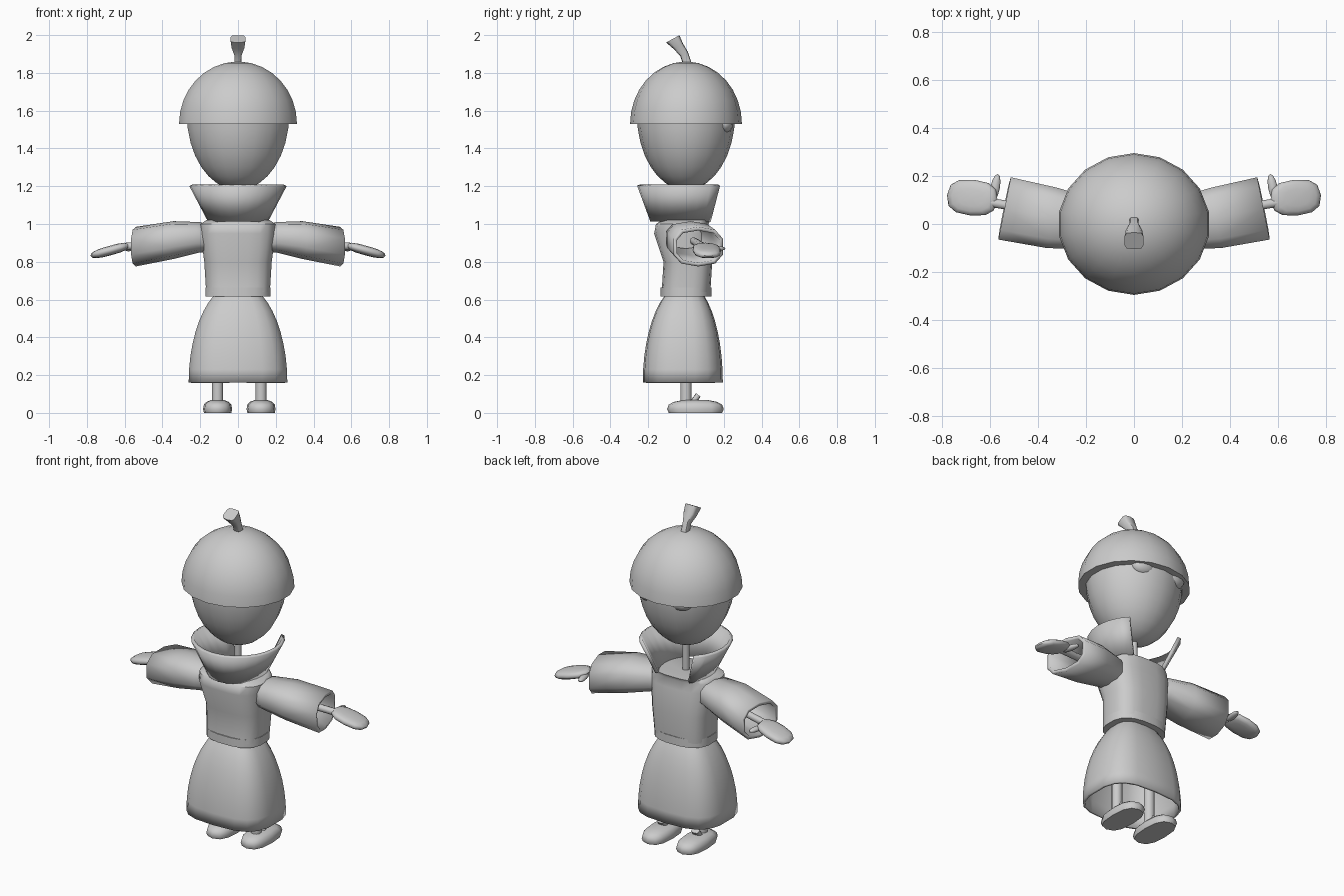
import bpy
import bmesh
import math
from mathutils import Euler, Vector

default_cube = bpy.data.objects.get("Cube")
if default_cube:
    bpy.data.objects.remove(default_cube, do_unlink=True)

colour = (0.6, 0.6, 0.6, 1)
grey = bpy.data.materials.new("plain grey")
grey.use_nodes = True
grey.diffuse_color = colour
grey.node_tree.nodes["Principled BSDF"].inputs["Base Color"].default_value = colour


def finish(name, bm, thickness=0):
    """Make a smooth-shaded object with sharp edges, optionally a thick shell."""
    bmesh.ops.recalc_face_normals(bm, faces=bm.faces)
    mesh = bpy.data.meshes.new(name)
    bm.to_mesh(mesh)
    bm.free()
    mesh.materials.append(grey)
    part = bpy.data.objects.new(name, mesh)
    bpy.context.collection.objects.link(part)
    bpy.ops.object.select_all(action='DESELECT')
    part.select_set(True)
    bpy.context.view_layer.objects.active = part
    bpy.ops.object.shade_smooth_by_angle(angle=math.radians(50))
    if thickness:
        shell = part.modifiers.new("shell", 'SOLIDIFY')
        shell.thickness = thickness
        shell.offset = -1


def bend(value, power):
    """Push a circle coordinate outwards to square the shape off."""
    return math.copysign(abs(value) ** (2 / power), value)


def bridge(bm, loops, closed=True):
    for lower, upper in zip(loops, loops[1:]):
        count = len(lower)
        for i in range(count if closed else count - 1):
            j = (i + 1) % count
            bm.faces.new((lower[i], lower[j], upper[j], upper[i]))


def tube(name, stations, axis="z", sides=10, power=2, lean=0, thickness=0):
    """Skin rounded cross-sections, each given as a centre and two radii.
    A thick tube is a shell: open at the first station, closed at the last."""
    bm = bmesh.new()
    loops = []
    for centre, (wide, deep) in stations:
        loop = []
        for i in range(sides):
            angle = math.tau * (i + 0.5) / sides
            a = wide * bend(math.cos(angle), power)
            b = deep * bend(math.sin(angle), power)
            offset = Vector((a, b, lean * b)) if axis == "z" else Vector((lean * a, a, b))
            loop.append(bm.verts.new(Vector(centre) + offset))
        loops.append(loop)
    bridge(bm, loops)
    bm.faces.new(loops[-1])
    if not thickness:
        bm.faces.new(loops[0])
    finish(name, bm, thickness)


def dome(name, base, height, radii, back=0, sweep=88, steps=8, power=2, thickness=0):
    """Part of an ellipsoid rising (or hanging) from a flat base."""
    stations = []
    for i in range(steps + 1):
        angle = math.radians(sweep * i / steps)
        shrink = math.cos(angle)
        centre = (0, back * shrink, base + height * math.sin(angle))
        stations.append((centre, [r * shrink for r in radii]))
    tube(name, stations, sides=18, power=power, thickness=thickness)


def pebble(name, centre, radii, turn=(0, 0, 0), power=2, floor=-1):
    """Ellipsoid, squared off by power and cut flat below floor."""
    bm = bmesh.new()
    bmesh.ops.create_uvsphere(bm, u_segments=12, v_segments=8, radius=1)
    for vert in bm.verts:
        shape = [bend(c, power) * r for c, r in zip(vert.co, radii)]
        shape[2] = max(shape[2], floor)
        vert.co = Euler(turn).to_matrix() @ Vector(shape) + Vector(centre)
    bmesh.ops.dissolve_degenerate(bm, edges=bm.edges, dist=0.0001)
    finish(name, bm)


# Head, cap, stem and neck
dome("head", 1.58, -0.4, (0.275, 0.26))
dome("cap", 1.53, 0.33, (0.317, 0.296))
tube("cap_stem", [((0, 0.01, 1.84), (0.02, 0.02)),
                  ((0, -0.01, 1.9), (0.02, 0.02)),
                  ((0, -0.04, 1.94), (0.035, 0.025)),
                  ((0, -0.07, 1.98), (0.04, 0.035))], power=4, lean=0.55)
tube("neck", [((0, 0, z), (0.02, 0.02)) for z in (1, 1.3)])

# Flared collar, open at the rear quarter
bm = bmesh.new()
rows = []
for z, wide, deep in ((1.02, 0.14, 0.17), (1.21, 0.24, 0.24)):
    arc = [math.radians(135 + 15 * i) for i in range(19)]
    rows.append([bm.verts.new((wide * math.cos(a), deep * math.sin(a), z)) for a in arc])
bridge(bm, rows, closed=False)
finish("collar", bm, thickness=0.02)

# Torso, belt and skirt
tube("torso", [((0, 0, 0.64), (0.17, 0.13)),
               ((0, 0.01, 0.8), (0.18, 0.13)),
               ((0, -0.02, 0.95), (0.2, 0.15)),
               ((0, -0.02, 1), (0.2, 0.14)),
               ((0, 0, 1.02), (0.17, 0.13))], sides=20, power=3)
tube("belt", [((0, 0, z), (0.175, 0.135)) for z in (0.615, 0.665)], sides=20, power=2.6)
dome("skirt", 0.16, 0.53, (0.264, 0.212), back=-0.017, sweep=61, power=3, thickness=0.015)

for side, word in ((1, "left_"), (-1, "right_")):
    # Eye tucked under the brim
    pebble(word + "eye", (side * 0.1, 0.2, 1.53), (0.08, 0.05, 0.05))

    # Wide hollow sleeve, wrist, palm and thumb
    tube(word + "sleeve", [((side * 0.54, 0.065, 0.88), (0.135, 0.105)),
                           ((side * 0.34, 0.025, 0.915), (0.13, 0.1)),
                           ((side * 0.2, 0, 0.93), (0.11, 0.08)),
                           ((side * 0.15, 0, 0.92), (0.08, 0.07))],
         axis="x", power=2.6, lean=side * -0.2, thickness=0.02)
    tube(word + "wrist", [((side * 0.3, 0.04, 0.91), (0.02, 0.02)),
                          ((side * 0.6, 0.09, 0.88), (0.02, 0.02))], axis="x")
    pebble(word + "hand", (side * 0.675, 0.11, 0.86), (0.11, 0.075, 0.025),
           turn=(0, side * 0.27, side * 0.1), power=2.6)
    pebble(word + "thumb", (side * 0.58, 0.15, 0.87), (0.02, 0.06, 0.015),
           turn=(0, 0, side * 0.2))

    # Leg, shoe and shoe tongue
    x = side * 0.115 + 0.007
    tube(word + "leg", [((x, 0, z), (0.03, 0.03)) for z in (0.04, 0.4)])
    pebble(word + "shoe", (x, 0.05, 0.02), (0.077, 0.15, 0.05), power=2.6, floor=-0.02)
    tube(word + "shoe_tongue", [((x, 0.04, 0.06), (0.03, 0.012)),
                                ((x, 0.065, 0.095), (0.025, 0.012))], power=3, lean=-0.8)
